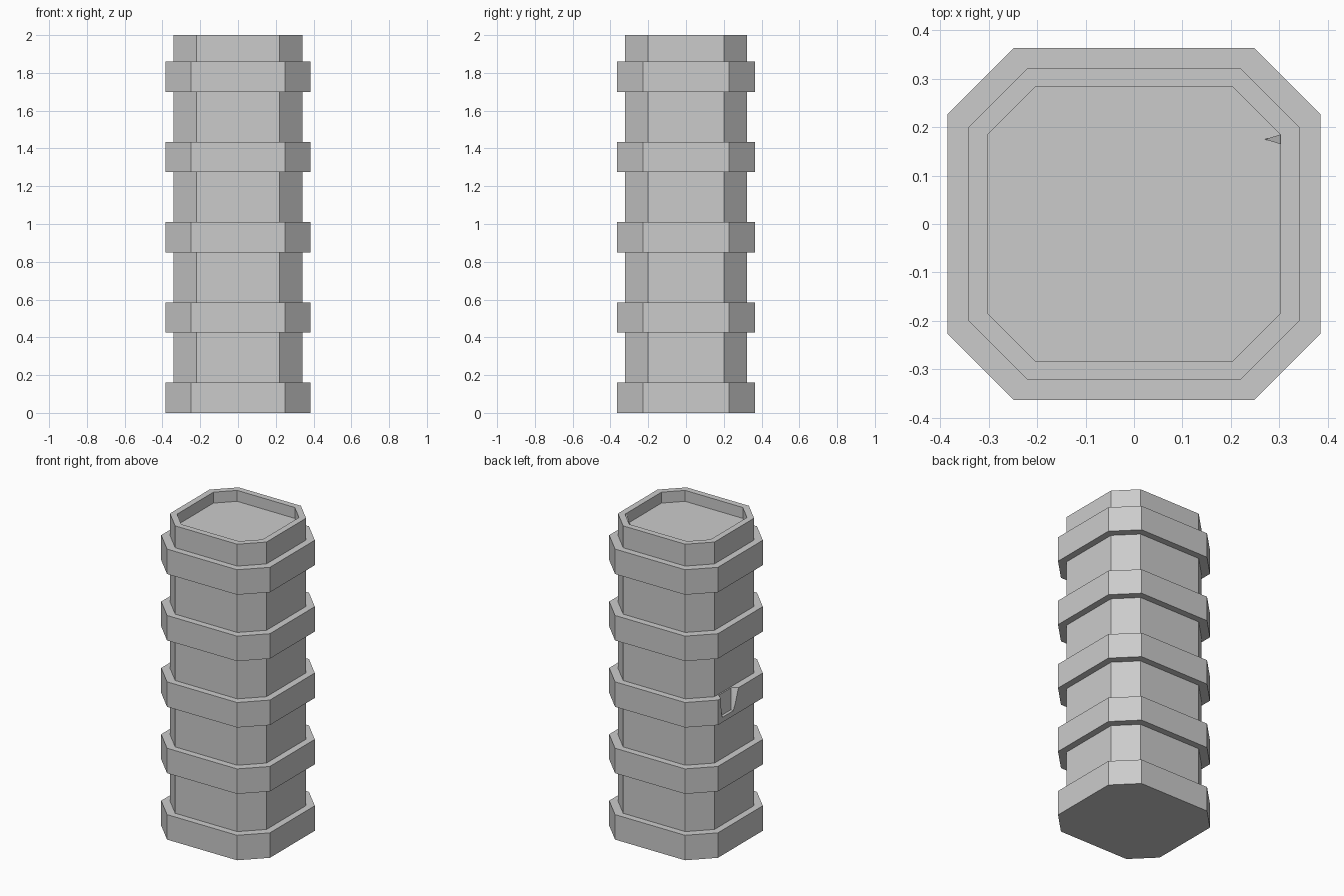
import bpy, bmesh

if "Cube" in bpy.data.objects:
    bpy.data.objects.remove(bpy.data.objects["Cube"])

# Octagonal cross-sections: half width x, half width y, corner cut
BAND = (0.385, 0.364, 0.137)
CORE = (0.342, 0.322, 0.122)
RECESS = (0.303, 0.283, 0.099)


def octagon(section, z):
    x, y, c = section
    return [(x, -y + c, z), (x, y - c, z), (x - c, y, z), (-x + c, y, z),
            (-x, y - c, z), (-x, -y + c, z), (-x + c, -y, z), (x - c, -y, z)]


def make_object(name, bm):
    bmesh.ops.recalc_face_normals(bm, faces=bm.faces)
    mesh = bpy.data.meshes.new(name)
    bm.to_mesh(mesh)
    bm.free()
    obj = bpy.data.objects.new(name, mesh)
    bpy.context.collection.objects.link(obj)
    return obj


def hull(name, points):
    bm = bmesh.new()
    for p in points:
        bm.verts.new(p)
    bmesh.ops.convex_hull(bm, input=bm.verts[:])
    return make_object(name, bm)


# Stack of rings: five raised bands, then the rim and recessed top
rings = []
for i in range(5):
    z = i * 0.425
    if i:
        rings.append((CORE, z))
    rings += [(BAND, z), (BAND, z + 0.16), (CORE, z + 0.16)]
rings += [(CORE, 2.0), (RECESS, 2.0), (RECESS, 1.93)]

bm = bmesh.new()
loops = [[bm.verts.new(p) for p in octagon(s, z)] for s, z in rings]
for a, b in zip(loops, loops[1:]):
    for k in range(8):
        n = (k + 1) % 8
        bm.faces.new((a[k], a[n], b[n], b[k]))
bm.faces.new(loops[0])
bm.faces.new(loops[-1])
column = make_object("banded_column", bm)

# Chip broken out of the middle band on the left side
chip = hull("chip_cutter", [
    (-0.40, 0.21, 1.03), (-0.40, 0.0, 1.03), (-0.40, 0.20, 0.87), (-0.40, 0.06, 0.87),
    (-0.347, 0.17, 1.03), (-0.347, 0.04, 1.03), (-0.375, 0.17, 0.89), (-0.375, 0.08, 0.89)])
chip.hide_render = True
chip.hide_viewport = True
cut = column.modifiers.new("chip", 'BOOLEAN')
cut.operation = 'DIFFERENCE'
cut.solver = 'EXACT'
cut.object = chip

# Small splinter on the inner rim wall
hull("rim_splinter", [(0.303, 0.185, 1.99), (0.303, 0.165, 1.99),
                      (0.27, 0.175, 1.93), (0.303, 0.175, 1.93)])
